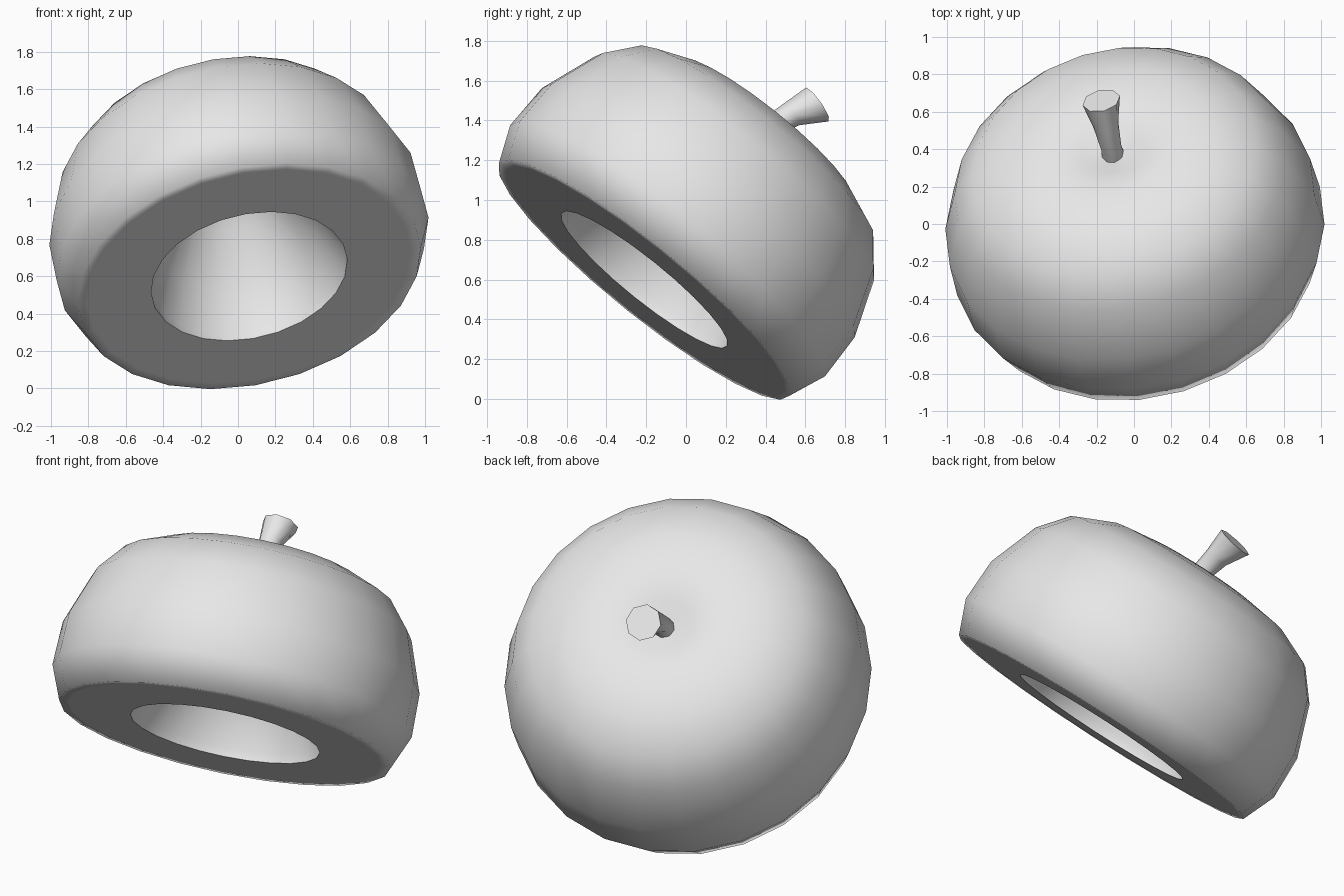
import bpy, bmesh, math
from mathutils import Vector

if "Cube" in bpy.data.objects:
    bpy.data.objects.remove(bpy.data.objects["Cube"])

AXIS = Vector((-0.186, 0.618, 0.764)).normalized()   # direction the cap points
BASE = Vector((0.06, -0.21, 0.60))                   # centre of the open underside

grey = bpy.data.materials.new("plain grey")
grey.diffuse_color = (0.8, 0.8, 0.8, 1)
grey.use_nodes = True
grey.node_tree.nodes["Principled BSDF"].inputs["Base Color"].default_value = grey.diffuse_color


def ring(bm, centre, direction, radius, sides):
    """One circle of vertices around a direction."""
    q = direction.to_track_quat('Z', 'Y')
    return [bm.verts.new(centre + q @ Vector((radius * math.cos(a), radius * math.sin(a), 0)))
            for a in (2 * math.pi * i / sides for i in range(sides))]


def skin(bm, rings):
    """Join neighbouring rings with quads."""
    for a, b in zip(rings, rings[1:]):
        n = len(a)
        for i in range(n):
            j = (i + 1) % n
            bm.faces.new((a[i], a[j], b[j], b[i]))


def finish(bm, name, angle):
    bmesh.ops.recalc_face_normals(bm, faces=bm.faces)
    mesh = bpy.data.meshes.new(name)
    bm.to_mesh(mesh)
    bm.free()
    mesh.materials.append(grey)
    ob = bpy.data.objects.new(name, mesh)
    bpy.context.collection.objects.link(ob)
    bpy.ops.object.select_all(action='DESELECT')
    ob.select_set(True)
    bpy.context.view_layer.objects.active = ob
    bpy.ops.object.shade_smooth_by_angle(angle=math.radians(angle))


# Cap: dimpled dome, flat underside and hollow, as one revolved profile (radius, height)
profile = [(0.07, 0.945), (0.16, 0.985), (0.33, 1.02), (0.56, 0.985), (0.77, 0.89),
           (0.90, 0.73), (1.005, 0.44), (1.012, 0.19), (0.935, 0.0), (0.88, 0.0),
           (0.534, 0.0), (0.534, 0.05), (0.43, 0.30), (0.27, 0.55), (0.10, 0.71)]
bm = bmesh.new()
rings = [ring(bm, BASE + AXIS * h, AXIS, r, 24) for r, h in profile]
skin(bm, rings)
for end, h in ((rings[0], 0.93), (rings[-1], 0.74)):
    tip = bm.verts.new(BASE + AXIS * h)
    for i in range(24):
        bm.faces.new((end[i], end[(i + 1) % 24], tip))
finish(bm, "cap", 80)

# Stem: eight-sided, bent and flaring towards its cut end
path = [((-0.104, 0.33, 1.27), AXIS, 0.065),
        ((-0.122, 0.41, 1.36), Vector((-0.19, 0.70, 0.69)), 0.055),
        ((-0.150, 0.53, 1.43), Vector((-0.20, 0.77, 0.60)), 0.068),
        ((-0.175, 0.66, 1.48), Vector((-0.20, 0.80, 0.56)), 0.103)]
bm = bmesh.new()
rings = [ring(bm, Vector(p), d, r, 8) for p, d, r in path]
skin(bm, rings)
bm.faces.new(rings[0])
bm.faces.new(rings[-1])
finish(bm, "stem", 50)
